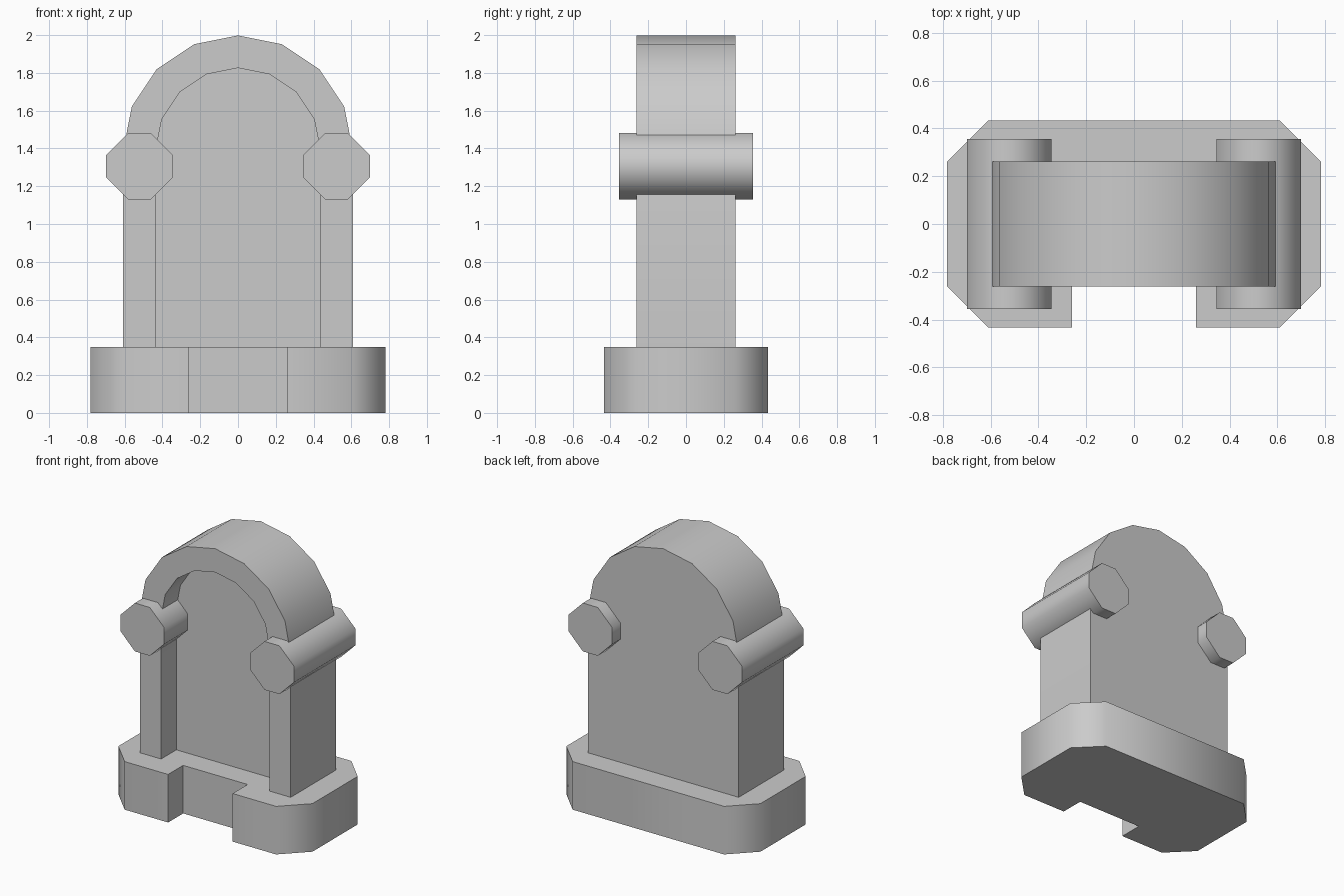
import bpy, bmesh
from math import sin, cos, pi, radians

if "Cube" in bpy.data.objects:
    bpy.data.objects.remove(bpy.data.objects["Cube"])


def prism(name, outline, axis, lo, hi):
    """Extrude a 2D outline: axis 'Z' takes (x, y) points, axis 'Y' takes (x, z)."""
    def place(a, b, h):
        return (a, b, h) if axis == 'Z' else (a, h, b)
    bm = bmesh.new()
    bottom = [bm.verts.new(place(a, b, lo)) for a, b in outline]
    top = [bm.verts.new(place(a, b, hi)) for a, b in outline]
    bm.faces.new(bottom)
    bm.faces.new(top)
    n = len(outline)
    for i in range(n):
        j = (i + 1) % n
        bm.faces.new((bottom[i], bottom[j], top[j], top[i]))
    bmesh.ops.recalc_face_normals(bm, faces=bm.faces)
    mesh = bpy.data.meshes.new(name)
    bm.to_mesh(mesh)
    bm.free()
    obj = bpy.data.objects.new(name, mesh)
    bpy.context.collection.objects.link(obj)
    return obj


def activate(obj):
    bpy.ops.object.select_all(action='DESELECT')
    obj.select_set(True)
    bpy.context.view_layer.objects.active = obj


def smooth(obj):
    activate(obj)
    bpy.ops.object.shade_smooth_by_angle(angle=radians(50))


def arch(r, floor, spring=1.39, segments=8):
    """Upright outline with a half-round top."""
    curve = [(r * cos(pi * i / segments), spring + r * sin(pi * i / segments))
             for i in range(segments + 1)]
    return [(r, floor)] + curve + [(-r, floor)]


# Base plinth: chamfered corners and a notch in the front
half = [(0.26, -0.26), (0.26, -0.433), (0.61, -0.433),
        (0.782, -0.26), (0.782, 0.26), (0.61, 0.433)]
base = prism("base", half + [(-x, y) for x, y in reversed(half)], 'Z', 0, 0.35)
smooth(base)

# Arched slab with an arched recess cut in the front
slab = prism("arched_slab", arch(0.608, 0.35), 'Y', -0.262, 0.262)
cutter = prism("recess_cutter", arch(0.436, 0.2), 'Y', -0.5, -0.087)
cutter.hide_render = True
cut = slab.modifiers.new("recess", 'BOOLEAN')
cut.operation = 'DIFFERENCE'
cut.solver = 'EXACT'
cut.object = cutter
activate(slab)
bpy.ops.object.modifier_apply(modifier=cut.name)
bpy.data.objects.remove(cutter)
smooth(slab)

# Eight-sided rods running front to back through each shoulder
R, F = 0.176, 0.06
octagon = [(R, -F), (R, F), (F, R), (-F, R), (-R, F), (-R, -F), (-F, -R), (F, -R)]
for side, label in ((-1, "left"), (1, "right")):
    rod = prism(label + "_rod", [(side * 0.522 + x, 1.306 + z) for x, z in octagon],
                'Y', -0.355, 0.355)
    smooth(rod)
